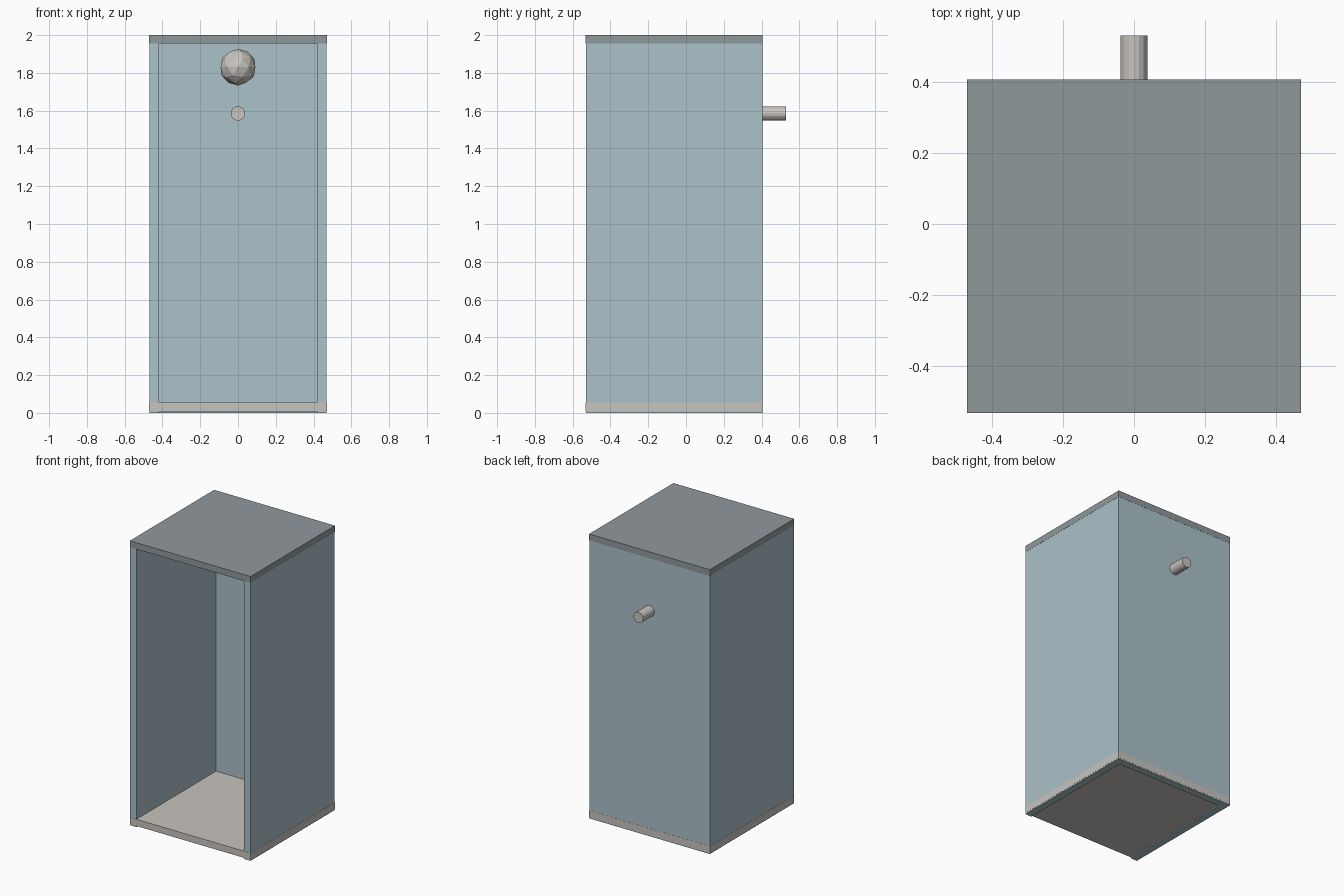
import bpy
import math

cube = bpy.data.objects.get("Cube")
if cube:
    bpy.data.objects.remove(cube, do_unlink=True)


def make_material(name, rgb):
    mat = bpy.data.materials.new(name)
    mat.use_nodes = True
    color = (*rgb, 1.0)
    mat.diffuse_color = color
    mat.node_tree.nodes["Principled BSDF"].inputs["Base Color"].default_value = color
    return mat


blue = make_material("pale_blue", (0.41, 0.54, 0.585))
grey = make_material("slate_grey", (0.28, 0.315, 0.33))
beige = make_material("warm_white", (0.58, 0.55, 0.52))


def finish(name, mat):
    obj = bpy.context.object
    obj.name = name
    obj.data.materials.append(mat)
    return obj


def box(name, low, high, mat):
    center = [(a + b) / 2 for a, b in zip(low, high)]
    bpy.ops.mesh.primitive_cube_add(size=1, location=center)
    obj = finish(name, mat)
    obj.scale = [b - a for a, b in zip(low, high)]
    bpy.ops.object.transform_apply(location=False, rotation=False, scale=True)
    return obj


HALF = 0.469          # half width of the cabin
FRONT, BACK = -0.53, 0.405
WALL = 0.05           # wall thickness
LIP = 0.001           # roof and floor edges sit just proud of the walls
INNER = HALF - WALL
WALL_TOP = 1.98

# Walls, open at the front
for side, sign in (("left", 1), ("right", -1)):
    xs = sorted((sign * INNER, sign * HALF))
    box(side + "_wall", (xs[0], FRONT, 0), (xs[1], BACK, WALL_TOP), blue)
box("back_wall", (-INNER, BACK - WALL, 0), (INNER, BACK, WALL_TOP), blue)

# Roof and floor slabs
for name, low, high, mat in (("roof", 1.955, 2.0, grey), ("floor", 0.008, 0.055, beige)):
    box(name, (-HALF - LIP, FRONT - LIP, low), (HALF + LIP, BACK + LIP, high), mat)

# Faceted ceiling lamp
bpy.ops.mesh.primitive_ico_sphere_add(subdivisions=2, radius=0.097, location=(0, -0.06, 1.83))
finish("ceiling_lamp", beige)

# Pipe through the back wall
PIPE_IN, PIPE_OUT = 0.28, 0.53
bpy.ops.mesh.primitive_cylinder_add(
    vertices=16, radius=0.038, depth=PIPE_OUT - PIPE_IN,
    location=(0, (PIPE_IN + PIPE_OUT) / 2, 1.585), rotation=(math.pi / 2, 0, 0))
finish("back_pipe", beige)
